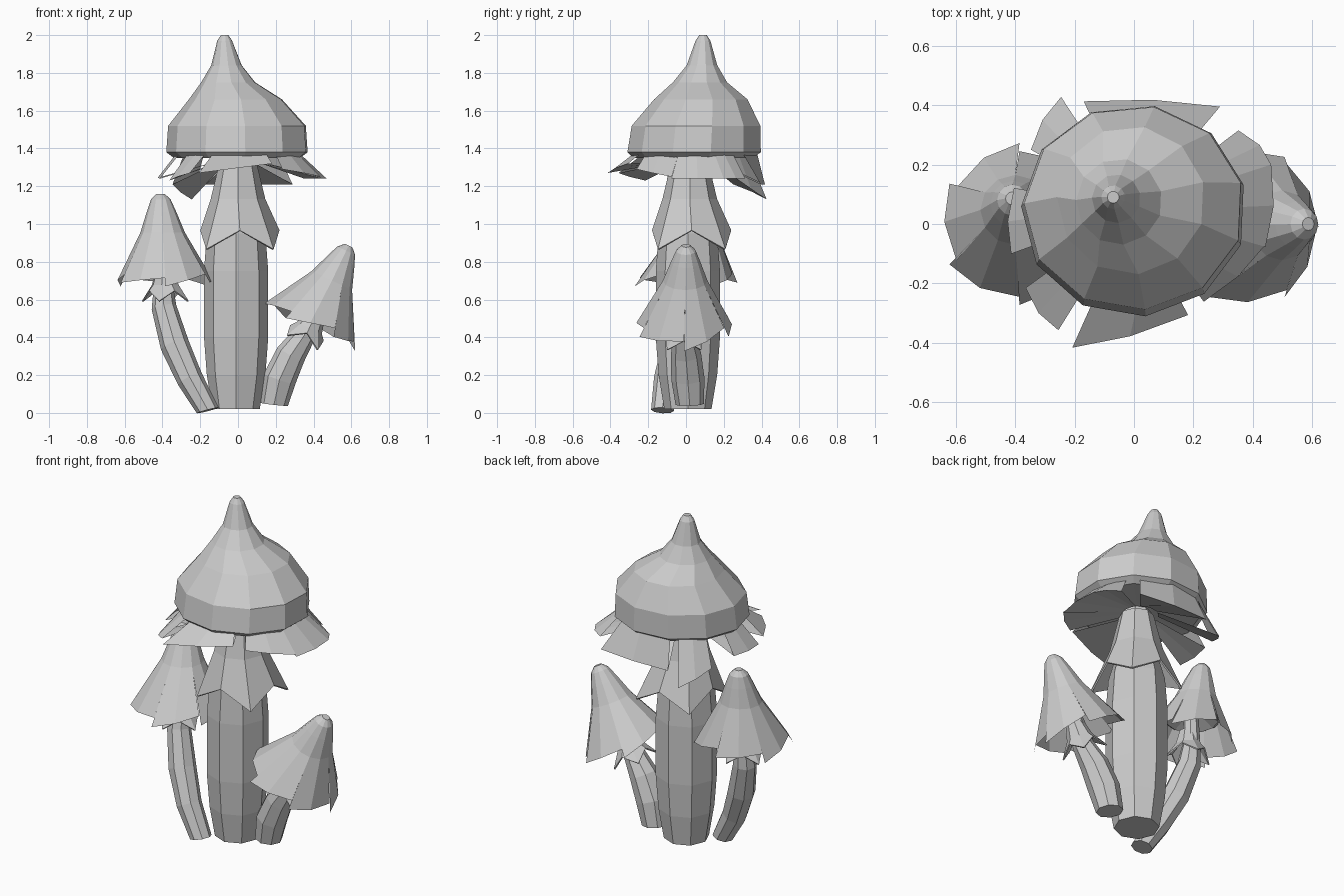
import bpy, bmesh
from math import cos, sin, radians
from mathutils import Vector, Matrix

cube = bpy.data.objects.get("Cube")
if cube:
    bpy.data.objects.remove(cube, do_unlink=True)

grey = bpy.data.materials.new("plain_grey")
grey.use_nodes = True
COLOUR = (0.6, 0.6, 0.6, 1)
grey.diffuse_color = COLOUR
grey.node_tree.nodes["Principled BSDF"].inputs["Base Color"].default_value = COLOUR
UP = Vector((0, 0, 1))


def polar(angle, r, z, cx=0, cy=0, squash=1):
    a = radians(angle)
    return Vector((cx + r * cos(a), cy + r * squash * sin(a), z))


def finish(name, bm, matrix=None, thickness=0):
    bmesh.ops.recalc_face_normals(bm, faces=bm.faces)
    mesh = bpy.data.meshes.new(name)
    bm.to_mesh(mesh)
    bm.free()
    obj = bpy.data.objects.new(name, mesh)
    bpy.context.collection.objects.link(obj)
    mesh.materials.append(grey)
    if matrix:
        obj.matrix_world = matrix
    if thickness:
        mod = obj.modifiers.new("thickness", 'SOLIDIFY')
        mod.thickness = thickness
        mod.offset = 0
    return obj


def loft(name, rings, ends=True, **kw):
    """Skin a list of point rings with quads."""
    bm = bmesh.new()
    rows = [[bm.verts.new(p) for p in ring] for ring in rings]
    n = len(rows[0])
    for low, high in zip(rows, rows[1:]):
        for i in range(n):
            j = (i + 1) % n
            bm.faces.new((low[i], low[j], high[j], high[i]))
    if ends:
        bm.faces.new(rows[0])
        bm.faces.new(rows[-1])
    return finish(name, bm, **kw)


def circle(n, start, z, r, cx=0, cy=0, squash=1):
    return [polar(start + 360 * i / n, r, z, cx, cy, squash) for i in range(n)]


def jagged(n, start, notch, tip, cx=0, cy=0):
    """Ring alternating between notch and tip, each given as (z, r)."""
    return [polar(start + 360 * i / n, (notch, tip)[i % 2][1], (notch, tip)[i % 2][0], cx, cy)
            for i in range(n)]


def tube(name, path, n=8):
    """Faceted stalk along points (x, y, z, radius)."""
    pts = [Vector(p[:3]) for p in path]
    rings = []
    for i, p in enumerate(pts):
        t = (pts[min(i + 1, len(pts) - 1)] - pts[max(i - 1, 0)]).normalized()
        if i == 0:
            t = t + UP
        turn = UP.rotation_difference(t.normalized())
        rings.append([p + turn @ q for q in circle(n, 0, 0, path[i][3])])
    return loft(name, rings)


def flaps(name, items, roots, centre=(0, 0), lean=(0, 0), bulge=1.0, **kw):
    """Torn rim pieces (angle0, angle1, r at 0, z at 0, r at 1, z at 1),
    each joined to every root circle (r, z)."""
    bm = bmesh.new()
    top = centre[0] + lean[0], centre[1] + lean[1]
    for a0, a1, ra, za, rb, zb in items:
        first, last = polar(a0, ra, za, *centre), polar(a1, rb, zb, *centre)
        middle = (first + last) / 2
        for axis in (0, 1):
            middle[axis] = centre[axis] + (middle[axis] - centre[axis]) * bulge
        outer = [bm.verts.new(p) for p in (first, middle, last)]
        for r0, z0 in roots:
            inner = [bm.verts.new(polar(a, r0, z0, *top)) for a in (a0, (a0 + a1) / 2, a1)]
            for k in range(2):
                bm.faces.new((inner[k], outer[k], outer[k + 1], inner[k + 1]))
    return finish(name, bm, **kw)


# Tall mushroom: stalk, skirt, cap and torn rim
STALK = [(0.02, 0.125), (0.2, 0.155), (0.4, 0.17), (0.75, 0.17),
         (0.95, 0.155), (1.15, 0.1), (1.37, 0.08)]
loft("main_stem", [circle(8, 0, z, r, -0.01, 0.01) for z, r in STALK])

loft("main_skirt", [circle(8, 0, 1.34, 0.09, 0, 0.02),
                    circle(8, 0, 1.13, 0.14, 0, 0.02),
                    jagged(8, 0, (0.965, 0.205), (0.865, 0.248), 0.01, 0.03)],
     ends=False, thickness=0.01)

CAP = [(1.37, 0.08, 0, 0.03), (1.35, 0.34, 0, 0.04, 0.94), (1.38, 0.38, 0, 0.045, 0.94),
       (1.52, 0.37, 0, 0.055, 0.93), (1.66, 0.25, -0.01, 0.08), (1.75, 0.145, -0.05, 0.075),
       (1.84, 0.082, -0.06, 0.085), (1.97, 0.04, -0.07, 0.09), (2.0, 0.02, -0.07, 0.09)]
loft("main_cap", [circle(11, 14, *ring) for ring in CAP])

RIM = [(246, 297, 0.51, 1.27, 0.40, 1.32), (-53, -16, 0.39, 1.29, 0.455, 1.25),
       (-16, 18, 0.46, 1.24, 0.485, 1.24), (18, 37, 0.485, 1.24, 0.44, 1.24),
       (50, 115, 0.45, 1.21, 0.40, 1.21), (123, 150, 0.45, 1.13, 0.40, 1.21),
       (170, 200, 0.41, 1.25, 0.44, 1.24), (216, 238, 0.45, 1.23, 0.48, 1.27)]
flaps("main_cap_rim", RIM, [(0.33, 1.37), (0.1, 1.335)], centre=(0, 0.05), bulge=1.04)


# Small mushrooms: bell cap, torn rim and collar in a tilted frame
def small_mushroom(side, origin, tilt, lean, path, start):
    frame = Matrix.Translation(origin) @ Matrix.Rotation(radians(tilt), 4, 'Y')

    def shift(z):
        return lean[0] * z / 0.45, lean[1] * z / 0.45

    tube(side + "_stem", path)
    bell = [(0.18, 0.04), (0.13, 0.145), (0.14, 0.16), (0.25, 0.118), (0.36, 0.078),
            (0.425, 0.052), (0.455, 0.022)]
    loft(side + "_cap", [circle(12, start, z, r, *shift(z)) for z, r in bell], matrix=frame)

    pieces = []
    for i in range(6):
        a = start + 60 * i
        drop = 0.02 * (i % 2)
        pieces.append((a, a + 60, 0.272, -0.035 + drop, 0.245, 0.03 - drop))
    flaps(side + "_cap_rim", pieces, [(0.118, 0.25)], lean=shift(0.25), bulge=1.13, matrix=frame)

    loft(side + "_collar", [circle(8, start, 0.06, 0.045), circle(8, start, -0.03, 0.07),
                            jagged(8, start, (-0.06, 0.095), (-0.115, 0.125))],
         ends=False, matrix=frame, thickness=0.008)


small_mushroom("right", (-0.385, 0, 0.705), 0, (-0.025, 0.085),
               [(-0.16, -0.125, 0.013, 0.06), (-0.255, -0.1, 0.18, 0.07),
                (-0.335, -0.05, 0.36, 0.077), (-0.392, 0, 0.56, 0.066),
                (-0.395, 0.015, 0.68, 0.05), (-0.385, 0.025, 0.86, 0.04)], 30)
small_mushroom("left", (0.39, -0.01, 0.475), 25.5, (0, 0.01),
               [(0.19, 0.02, 0.045, 0.075), (0.22, 0.01, 0.18, 0.088),
                (0.28, 0, 0.31, 0.08), (0.35, -0.01, 0.41, 0.06),
                (0.44, -0.01, 0.6, 0.045)], 0)
